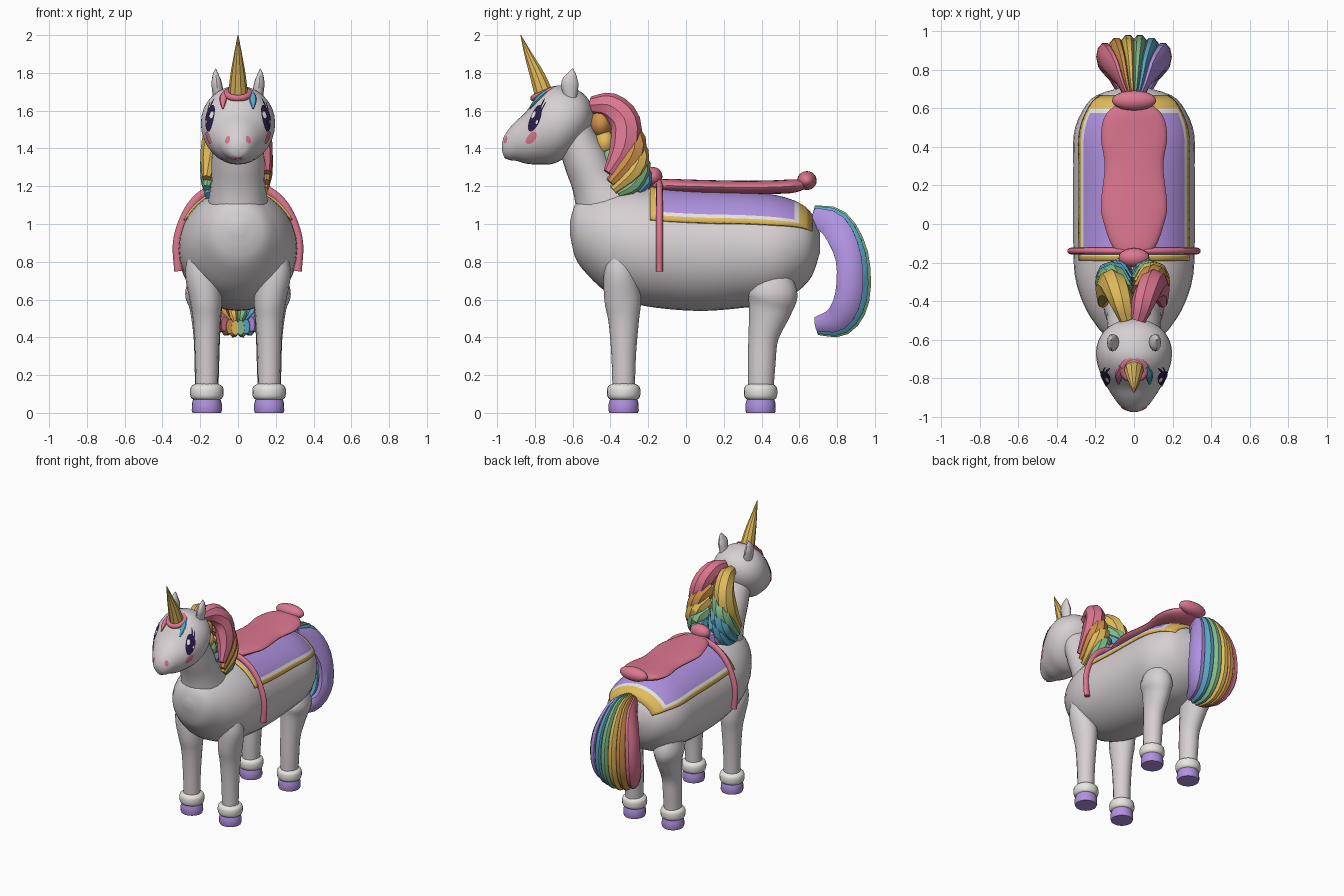
import bpy, bmesh, math
from mathutils import Vector

if "Cube" in bpy.data.objects:
    bpy.data.objects.remove(bpy.data.objects["Cube"], do_unlink=True)


def material(name, r, g, b):
    lin = [(c / 255) ** 2.2 for c in (r, g, b)] + [1]
    m = bpy.data.materials.new(name)
    m.use_nodes = True
    m.diffuse_color = lin
    m.node_tree.nodes["Principled BSDF"].inputs["Base Color"].default_value = lin
    return m


COAT = material("coat", 214, 207, 210)
WHITE = material("white", 232, 230, 224)
PINK = material("pink", 220, 118, 143)
ORANGE = material("orange", 207, 145, 76)
GOLD = material("gold", 226, 187, 92)
GREEN = material("green", 130, 186, 136)
BLUE = material("blue", 90, 165, 197)
PURPLE = material("purple", 174, 145, 224)
DARK = material("dark_violet", 46, 34, 72)


def make(name, verts, faces, mats, rule=None, out=None, angle=0.7):
    """Mesh object; rule gives a material index, out orients open sheets."""
    me = bpy.data.meshes.new(name)
    me.from_pydata([tuple(v) for v in verts], [], faces)
    bm = bmesh.new()
    bm.from_mesh(me)
    bmesh.ops.recalc_face_normals(bm, faces=bm.faces)
    bm.faces.ensure_lookup_table()
    if out is not None and sum(f.normal.dot(out) for f in bm.faces) < 0:
        bmesh.ops.reverse_faces(bm, faces=bm.faces)
    bm.to_mesh(me)
    bm.free()
    for m in mats:
        me.materials.append(m)
    if rule:
        for p in me.polygons:
            p.material_index = rule(p.index)
    me.shade_smooth()
    me.set_sharp_from_angle(angle=angle)
    ob = bpy.data.objects.new(name, me)
    bpy.context.collection.objects.link(ob)
    return ob


def skin(rows, sides):
    """Faces joining consecutive rings, with end caps."""
    faces = [(r * sides + i, r * sides + (i + 1) % sides,
              (r + 1) * sides + (i + 1) % sides, (r + 1) * sides + i)
             for r in range(rows - 1) for i in range(sides)]
    last = (rows - 1) * sides
    return faces + [tuple(range(sides)), tuple(range(last, last + sides))]


def spline(pts, n):
    """Catmull-Rom through tuples."""
    pts = [Vector(p) for p in pts]
    ext = [pts[0] * 2 - pts[1]] + pts + [pts[-1] * 2 - pts[-2]]
    res = []
    for a, b, c, d in zip(ext, ext[1:], ext[2:], ext[3:]):
        for k in range(n):
            t = k / n
            res.append((b * 2 + (c - a) * t + (a * 2 - b * 5 + c * 4 - d) * t * t
                        + (b * 3 - a - c * 3 + d) * t ** 3) / 2)
    return res + [pts[-1]]


def tube(name, pts, mat, sides=16, n=5, ref=(1, 0, 0), angle=0.7):
    """Elliptical tube through stations (x, y, z, half side, half depth)."""
    pts = spline(pts, n)
    ref, verts = Vector(ref), []
    pos = [Vector(p[:3]) for p in pts]
    for i, p in enumerate(pts):
        t = (pos[min(i + 1, len(pos) - 1)] - pos[max(i - 1, 0)]).normalized()
        side = (ref - t * ref.dot(t)).normalized()
        nor = t.cross(side)
        for k in range(sides):
            w = math.tau * k / sides
            verts.append(pos[i] + side * max(p[3], .002) * math.cos(w)
                         + nor * max(p[4], .002) * math.sin(w))
    return make(name, verts, skin(len(pts), sides), [mat], angle=angle)


def section(st, y):
    """Smooth (centre z, half width, half height) at y."""
    i = max(k for k in range(len(st) - 1) if st[k][0] <= y or k == 0)
    slope = lambda k, c: ((st[min(k + 1, len(st) - 1)][c] - st[max(k - 1, 0)][c])
                          / (st[min(k + 1, len(st) - 1)][0] - st[max(k - 1, 0)][0]))
    h = st[i + 1][0] - st[i][0]
    t = min(max((y - st[i][0]) / h, 0), 1)
    return [st[i][c] * (2 * t ** 3 - 3 * t * t + 1) + st[i + 1][c] * (3 * t * t - 2 * t ** 3)
            + h * slope(i, c) * (t ** 3 - 2 * t * t + t) + h * slope(i + 1, c) * (t ** 3 - t * t)
            for c in (1, 2, 3)]


def surf(st, y, th, off=0):
    z, w, h = section(st, y)
    return Vector(((w + off) * math.sin(th), y, z + (h + off) * math.cos(th)))


def hull(name, st, mat, rows=36, sides=32):
    y0, y1 = st[0][0], st[-1][0]
    ys = [y0 + (y1 - y0) * (1 - math.cos(math.pi * r / (rows - 1))) / 2 for r in range(rows)]
    verts = [surf(st, y, math.tau * k / sides) for y in ys for k in range(sides)]
    return make(name, verts, skin(rows, sides), [mat])


def ball(name, loc, scale, mat):
    bpy.ops.mesh.primitive_uv_sphere_add(segments=20, ring_count=12, radius=1, location=loc)
    ob = bpy.context.object
    ob.name, ob.scale = name, scale
    ob.data.materials.append(mat)
    ob.data.shade_smooth()


# Body, head and neck: y, centre z, half width, half height
BODY = [(-.615, .98, .03, .03), (-.59, .965, .13, .135), (-.52, .94, .2, .21),
        (-.42, .91, .26, .27), (-.28, .885, .305, .305), (-.1, .865, .315, .315),
        (.1, .855, .315, .315), (.3, .858, .315, .302), (.48, .86, .31, .28),
        (.6, .875, .26, .225), (.67, .885, .19, .155), (.71, .9, .06, .05)]
HEAD = [(-.975, 1.41, .015, .015), (-.965, 1.41, .045, .05), (-.94, 1.42, .075, .08),
        (-.9, 1.44, .105, .105), (-.85, 1.455, .137, .135), (-.78, 1.5, .172, .185),
        (-.7, 1.525, .195, .205), (-.62, 1.545, .19, .18), (-.55, 1.565, .15, .13),
        (-.51, 1.575, .09, .075), (-.49, 1.58, .02, .02)]
hull("body", BODY, COAT)
hull("head", HEAD, COAT)
tube("neck", [(0, -.36, 1.0, .18, .24), (0, -.47, 1.2, .145, .135),
              (0, -.53, 1.34, .14, .12), (0, -.6, 1.5, .13, .1)], COAT, sides=24)

# Legs, cuffs and hooves
FRONT = [(.165, -.33, .08, .058, .058), (.165, -.33, .3, .063, .065), (.165, -.33, .48, .072, .08),
         (.17, -.335, .6, .085, .097), (.19, -.35, .75, .09, .085), (.2, -.36, .88, .05, .045)]
REAR = [(.165, .395, .08, .06, .065), (.165, .4, .25, .065, .073), (.165, .41, .4, .07, .08),
        (.17, .445, .55, .085, .115), (.18, .46, .64, .1, .13), (.19, .46, .76, .06, .08)]
for sx, side in ((1, "left"), (-1, "right")):
    for end, leg in (("front", FRONT), ("rear", REAR)):
        tube(f"{end}_leg_{side}", [(sx * p[0], *p[1:]) for p in leg], COAT)
        x, y = sx * .165, leg[0][1]
        tube(f"{end}_cuff_{side}", [(x, y, z, r, r) for z, r in
             ((.065, .06), (.08, .083), (.11, .089), (.14, .083), (.155, .058))], WHITE, 20, 3)
        tube(f"{end}_hoof_{side}", [(x, y, z, r, r) for z, r in
             ((0, .076), (.012, .08), (.05, .079), (.08, .07))], PURPLE, 20, 1)

# Saddle blanket laid over the back: gold border, white piping, purple field
edge = 62
degs = [-edge, -edge + 5, -edge + 9] + list(range(-48, 49, 6)) + [edge - 9, edge - 5, edge]
ys = [-.19, -.165, -.15] + [-.15 + .725 * k / 16 for k in range(1, 16)] + [.575, .6, .635, .67]
nc, nr = len(degs) - 1, len(ys) - 1
verts = [surf(BODY, y, math.radians(d), .012) for y in ys for d in degs]
faces = [(r * (nc + 1) + c, r * (nc + 1) + c + 1, (r + 1) * (nc + 1) + c + 1, (r + 1) * (nc + 1) + c)
         for r in range(nr) for c in range(nc)]


def border(i):
    r, c = divmod(i, nc)
    return min(r, c, nc - 1 - c, max(nr - 2 - r, 0), 2)


cloth = make("saddle_blanket", verts, faces, [GOLD, WHITE, PURPLE], border, Vector((0, 0, 1)))
cloth.modifiers.new("thickness", "SOLIDIFY").thickness = .012

# Saddle
tube("seat", [(0, -.18, 1.21, .04, .02), (0, -.12, 1.205, .11, .034), (0, 0, 1.2, .155, .036),
              (0, .1, 1.197, .172, .036), (0, .3, 1.193, .152, .036), (0, .45, 1.195, .172, .036),
              (0, .56, 1.2, .15, .036), (0, .63, 1.21, .08, .025)], PINK, 24)
ball("saddle_back_roll", (0, .64, 1.23), (.115, .052, .05), PINK)
ball("saddle_front_knob", (0, -.175, 1.25), (.08, .05, .052), PINK)
half = [(.12, 1.195), (.22, 1.13), (.285, 1.03), (.322, .9), (.315, .75)]
arch = [(-x, z) for x, z in reversed(half)] + [(0, 1.215)] + half
tube("saddle_strap", [(x, -.14, z, .018, .023) for x, z in arch], PINK, 12, ref=(0, 1, 0))

# Horn with ring and forelock
tube("horn", [(0, -.74, 1.65, .056, .056), (0, -.785, 1.78, .042, .042),
              (0, -.832, 1.89, .023, .023), (0, -.875, 2.0, .002, .002)], GOLD, 10, 3, angle=.5)
bpy.ops.mesh.primitive_torus_add(location=(0, -.752, 1.69), rotation=(.4, 0, 0), major_radius=.06,
                                 minor_radius=.018, major_segments=20, minor_segments=8)
ring = bpy.context.object
ring.name = "horn_ring"
ring.data.materials.append(PINK)
ring.data.shade_smooth()
for sx, mat in ((1, BLUE), (-1, PINK)):
    tube(f"forelock_{mat.name}", [(sx * .06, -.74, 1.7, .02, .014), (sx * .078, -.785, 1.662, .022, .014),
                                  (sx * .08, -.83, 1.61, .004, .004)], mat, 8)

# Ears
for sx, side in ((1, "left"), (-1, "right")):
    tube(f"ear_{side}", [(sx * .1, -.61, 1.65, .03, .03), (sx * .112, -.615, 1.74, .028, .046),
                         (sx * .118, -.605, 1.79, .016, .026), (sx * .118, -.6, 1.822, .002, .002)], COAT, 12)


def decal(name, y, deg, ry, rdeg, off, mat, tilt=0):
    """Thin oval patch that hugs the head."""
    verts = []
    for r in (0, .5, 1):
        for k in range(20):
            a = math.tau * k / 20
            u, v = r * math.cos(a), r * math.sin(a)
            u, v = u + tilt * v, v
            verts.append(surf(HEAD, y + ry * u, math.radians(deg + rdeg * v), off))
    mid = Vector((0, y + .08, section(HEAD, y)[0]))
    make(name, verts, skin(3, 20)[:-2], [mat], out=verts[0] - mid)


# Face details
for s, side in ((1, "left"), (-1, "right")):
    decal(f"eye_{side}", -.8, s * 66, .036, 20, .005, DARK, -.25 * s)
    decal(f"eye_shine_{side}", -.808, s * 57, .011, 5.5, .008, WHITE)
    decal(f"eye_glint_{side}", -.79, s * 76, .006, 3, .008, WHITE)
    decal(f"upper_lash_{side}", -.763, s * 50, .006, 9, .006, DARK, -2.5 * s)
    decal(f"lower_lash_{side}", -.757, s * 57, .005, 7, .006, DARK, -3 * s)
    decal(f"cheek_{side}", -.82, s * 97, .029, 10, .005, PINK)
    decal(f"nostril_{side}", -.955, s * 62, .009, 18, .004, PINK)
decal("mouth", -.958, 180, .005, 32, .004, PINK)

# Mane: locks sweeping off the crest, listed from the top down
LOCKS = [[(.02, -.5, 1.63, .04, .045), (.05, -.4, 1.625, .062, .07), (.09, -.32, 1.54, .07, .08),
          (.125, -.33, 1.4, .06, .075), (.15, -.41, 1.27, .025, .03)],
         [(.03, -.36, 1.52, .05, .07), (.09, -.275, 1.44, .062, .065), (.13, -.3, 1.34, .058, .062),
          (.15, -.4, 1.22, .02, .025)],
         [(.03, -.33, 1.43, .05, .07), (.09, -.25, 1.375, .062, .055), (.13, -.28, 1.28, .055, .055),
          (.14, -.385, 1.18, .02, .025)],
         [(.02, -.31, 1.35, .05, .07), (.08, -.235, 1.31, .06, .05), (.12, -.28, 1.21, .045, .045),
          (.13, -.36, 1.16, .02, .02)],
         [(.02, -.3, 1.28, .05, .07), (.06, -.22, 1.25, .05, .05), (.09, -.27, 1.18, .04, .04)]]
for s, drop, mats in ((1, 0, (PINK, ORANGE, GOLD, GREEN, BLUE)), (-1, .03, (GOLD, GREEN, BLUE, BLUE, PURPLE))):
    for lock, mat in zip(LOCKS, mats):
        tube(f"mane_lock_{mat.name}", [(s * (x + drop / 2), y, z - drop, a, b) for x, y, z, a, b in lock],
             mat, 8, 3, angle=.5)
for y, z, mat in ((-.45, 1.53, ORANGE), (-.43, 1.43, GOLD), (-.4, 1.35, GREEN)):
    ball(f"mane_crest_{mat.name}", (0, y, z), (.09, .06, .075), mat)

# Tail: six strands side by side, the middle ones bulging outward (y, z, depth, spread)
TAIL = [(.67, 1.04, .05, .04), (.785, .985, .075, .09), (.86, .82, .072, .14),
        (.86, .62, .075, .15), (.8, .5, .07, .12), (.69, .47, .04, .07)]
for k, mat in enumerate((PINK, ORANGE, GOLD, GREEN, BLUE, PURPLE)):
    u = (k - 2.5) / 2.5
    pts = []
    for y, z, depth, w in TAIL:
        away = Vector((y - .62, z - .72)).normalized() * (1 - u * u) * .3 * w
        pts.append((u * w, y + away.x, z + away.y, w * .3, depth))
    tube(f"tail_strand_{mat.name}", pts, mat, 10, 3, angle=.5)
